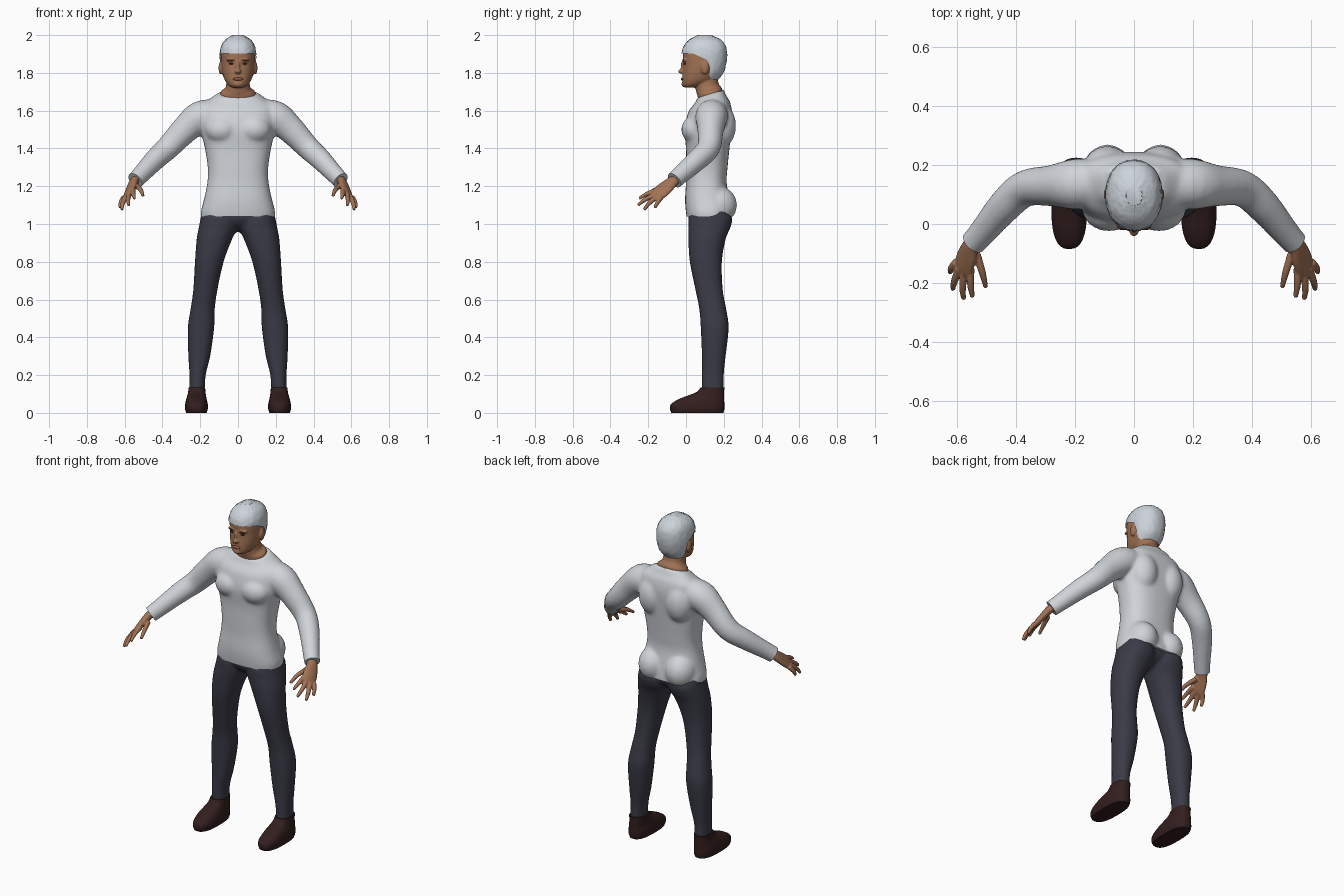
import bpy
import bmesh
import math
import random
from mathutils import Matrix, Vector

random.seed(4)
default_cube = bpy.data.objects.get("Cube")
if default_cube:
    bpy.data.objects.remove(default_cube, do_unlink=True)


def make_material(name, red, green, blue):
    material = bpy.data.materials.new(name)
    material.use_nodes = True
    color = (red, green, blue, 1)
    material.diffuse_color = color
    material.node_tree.nodes["Principled BSDF"].inputs["Base Color"].default_value = color
    return material


shirt_grey = make_material("shirt light grey", .63, .66, .69)
hair_grey = make_material("hair light grey", .6, .65, .7)
skin_brown = make_material("skin brown", .36, .17, .09)
lip_brown = make_material("lip brown", .26, .1, .06)
brow_brown = make_material("brow dark brown", .06, .03, .02)
trouser_blue = make_material("trouser dark blue", .042, .043, .062)
shoe_brown = make_material("shoe dark brown", .034, .013, .013)


def smooth_rows(rows, steps=4):
    """Fill in rows between the given ones along a smooth curve."""
    result = []
    last = len(rows) - 1
    for i in range(last):
        around = (rows[max(i - 1, 0)], rows[i], rows[i + 1], rows[min(i + 2, last)])
        for k in range(steps):
            t = k / steps
            result.append([b + .5 * t * (c - a + t * (2 * a - 5 * b + 4 * c - d
                           + t * (3 * (b - c) + d - a))) for a, b, c, d in zip(*around)])
    result.append(list(rows[last]))
    return result


def add_rings(bm, rings, caps=True):
    loops = [[bm.verts.new(point) for point in ring] for ring in rings]
    count = len(loops[0])
    for low, high in zip(loops, loops[1:]):
        for i in range(count):
            j = (i + 1) % count
            bm.faces.new((low[i], low[j], high[j], high[i]))
    if caps:
        bm.faces.new(loops[0])
    bm.faces.new(loops[-1])


def section_point(row, angle, power, tilt=0, side=1):
    """Row: height, centre x, half width, front y, back y."""
    z, x, half, front, back = row
    c, s = math.cos(angle), math.sin(angle)
    across = math.copysign(abs(c) ** (2 / power), c) * half
    along = math.copysign(abs(s) ** (2 / power), s) * (back - front) / 2
    lean = tilt * min(max((z - 1.6) / .09, 0), 1)
    return Vector((side * (x + across), (front + back) / 2 + along, z + lean * along))


def loft(bm, rows, power=2.2, tilt=0, side=1, count=32):
    angles = [math.tau * i / count for i in range(count)]
    add_rings(bm, [[section_point(row, a, power, tilt, side) for a in angles]
                   for row in smooth_rows(rows)])


def tube(bm, rows, side=1, across=(0, 0, 1), count=16):
    """Row: x, y, z, radius across, radius through."""
    rows = smooth_rows(rows)
    centres = [Vector((side * r[0], r[1], r[2])) for r in rows]
    guide = Vector((side * across[0], across[1], across[2]))
    rings = []
    for i, row in enumerate(rows):
        direction = (centres[min(i + 1, len(rows) - 1)] - centres[max(i - 1, 0)]).normalized()
        u = (guide - direction * guide.dot(direction)).normalized()
        v = direction.cross(u)
        rings.append([centres[i] + u * row[3] * math.cos(a) + v * row[4] * math.sin(a)
                      for a in (math.tau * k / count for k in range(count))])
    add_rings(bm, rings)


def blob(bm, centre, radii):
    matrix = Matrix.Translation(centre) @ Matrix.Diagonal((*radii, 1))
    bmesh.ops.create_uvsphere(bm, u_segments=24, v_segments=16, radius=1, matrix=matrix)


def finish(bm, name, material, voxel=0, rounds=0, cuts=(), angle=45):
    """Turn the shapes into one object, blended together and trimmed if asked."""
    bmesh.ops.recalc_face_normals(bm, faces=bm.faces)
    mesh = bpy.data.meshes.new(name)
    bm.to_mesh(mesh)
    bm.free()
    obj = bpy.data.objects.new(name, mesh)
    bpy.context.collection.objects.link(obj)
    if voxel:
        remesh = obj.modifiers.new("blend", 'REMESH')
        remesh.mode = 'VOXEL'
        remesh.voxel_size = voxel
        soften = obj.modifiers.new("soften", 'SMOOTH')
        soften.factor = .5
        soften.iterations = rounds
        graph = bpy.context.evaluated_depsgraph_get()
        mesh = bpy.data.meshes.new_from_object(obj.evaluated_get(graph))
        obj.modifiers.clear()
        obj.data = mesh
    if cuts:
        trimmed = bmesh.new()
        trimmed.from_mesh(mesh)
        for point, normal in cuts:
            geometry = trimmed.verts[:] + trimmed.edges[:] + trimmed.faces[:]
            cut = bmesh.ops.bisect_plane(trimmed, geom=geometry, plane_co=point,
                                         plane_no=normal, clear_outer=True)
            edges = [e for e in cut["geom_cut"] if isinstance(e, bmesh.types.BMEdge)]
            bmesh.ops.edgeloop_fill(trimmed, edges=edges)
        trimmed.to_mesh(mesh)
        trimmed.free()
    mesh.materials.clear()
    mesh.materials.append(material)
    for face in mesh.polygons:
        face.material_index = 0
    bpy.ops.object.select_all(action='DESELECT')
    obj.select_set(True)
    bpy.context.view_layer.objects.active = obj
    bpy.ops.object.shade_smooth_by_angle(angle=math.radians(angle))
    return obj


# Shirt: torso, chest, back and sleeves blended, with hem and cuffs trimmed
shirt = bmesh.new()
loft(shirt, [(1, 0, .19, .01, .24), (1.06, 0, .197, 0, .24), (1.13, 0, .18, -.005, .23),
             (1.22, 0, .162, 0, .215), (1.3, 0, .16, 0, .22), (1.4, 0, .175, 0, .23),
             (1.5, 0, .197, -.008, .24), (1.58, 0, .2, .008, .245), (1.63, 0, .19, .03, .235),
             (1.66, 0, .15, .05, .215), (1.69, 0, .105, .06, .2)], 2.5, .3, count=48)
cuts = [((0, 0, 1.04), (0, 0, -1))]
for side in (1, -1):
    blob(shirt, (side * .085, .05, 1.5), (.09, .075, .075))
    blob(shirt, (side * .09, .17, 1.1), (.088, .1, .1))
    blob(shirt, (side * .09, .18, 1.52), (.085, .085, .12))
    tube(shirt, [(.12, .14, 1.58, .08, .08), (.2, .135, 1.565, .086, .086),
                 (.28, .13, 1.5, .074, .07), (.37, .12, 1.405, .063, .062),
                 (.44, .06, 1.34, .057, .057), (.52, -.035, 1.255, .048, .046),
                 (.57, -.09, 1.205, .045, .043)], side, count=24)
    cuts.append(((side * .545, -.06, 1.23), (side * .55, -.6, -.57)))
finish(shirt, "shirt", shirt_grey, .01, 6, cuts)

# Trousers: two legs joined at the hips
trousers = bmesh.new()
blob(trousers, (0, .12, 1.05), (.19, .11, .09))
for side in (1, -1):
    loft(trousers, [(1.08, .1, .09, .03, .22), (1.03, .1, .098, .013, .245),
                    (.98, .105, .103, .012, .235), (.92, .125, .094, .012, .21),
                    (.8, .152, .076, .02, .19), (.65, .173, .064, .05, .195),
                    (.55, .187, .064, .07, .213), (.45, .196, .07, .078, .226),
                    (.3, .205, .058, .084, .21), (.2, .214, .043, .084, .2),
                    (.09, .218, .041, .084, .2)], side=side)
finish(trousers, "trousers", trouser_blue, .01, 4, [((0, 0, .125), (0, 0, -1))])

# Shoes
for side, word in ((1, "left"), (-1, "right")):
    shoe = bmesh.new()
    loft(shoe, [(0, .22, .054, -.078, .198), (.02, .22, .06, -.085, .203),
                (.045, .22, .06, -.08, .203), (.07, .22, .055, -.045, .202),
                (.09, .219, .05, .005, .202), (.11, .218, .046, .055, .202),
                (.135, .218, .044, .078, .203)], 2.6, side=side)
    finish(shoe, word + "_shoe", shoe_brown)

# Hands: wrist and palm, then thumb and four fingers
fingers = [((.535, -.1, 1.2), (.515, -.165, 1.18), (.503, -.215, 1.15)),
           ((.555, -.15, 1.18), (.555, -.205, 1.16), (.548, -.248, 1.135)),
           ((.575, -.155, 1.162), (.582, -.215, 1.13), (.578, -.255, 1.1)),
           ((.593, -.15, 1.148), (.61, -.195, 1.11), (.615, -.222, 1.075)),
           ((.603, -.13, 1.143), (.62, -.15, 1.115), (.624, -.165, 1.085))]
for side, word in ((1, "left"), (-1, "right")):
    hand = bmesh.new()
    tube(hand, [(.52, -.035, 1.255, .03, .026), (.55, -.07, 1.225, .032, .023),
                (.565, -.105, 1.195, .042, .02), (.578, -.14, 1.165, .044, .017),
                (.585, -.16, 1.15, .036, .012)], side, (-.6, -.3, .7))
    for base, middle, tip in fingers:
        tube(hand, [(*base, .014, .014), (*middle, .012, .012), (*tip, .008, .008)], side)
    finish(hand, word + "_hand", skin_brown, .004, 3)

# Head: skull, neck, nose, brow ridge, chin and ears
skull = [(1.722, 0, .028, -.006, .05), (1.735, 0, .05, -.016, .09), (1.76, 0, .069, -.02, .15),
         (1.8, 0, .083, -.018, .19), (1.85, 0, .089, -.015, .206), (1.9, 0, .09, -.017, .211),
         (1.94, 0, .083, -.005, .204), (1.97, 0, .063, .022, .18), (1.993, 0, .025, .065, .13)]
head = bmesh.new()
loft(head, skull)
loft(head, [(1.6, 0, .09, .075, .18), (1.67, 0, .095, .066, .193), (1.7, 0, .09, .06, .19),
            (1.715, 0, .07, .055, .178), (1.74, 0, .062, .05, .17), (1.8, 0, .06, .05, .17)],
     2.1, .3)
blob(head, (0, -.02, 1.808), (.017, .022, .013))
blob(head, (0, -.014, 1.835), (.011, .015, .032))
blob(head, (0, -.008, 1.74), (.026, .016, .016))
for side in (1, -1):
    blob(head, (side * .03, -.004, 1.868), (.032, .016, .009))
    blob(head, (side * .091, .1, 1.826), (.012, .022, .035))
finish(head, "head", skin_brown, .005, 3)

# Face details
for side, word in ((1, "left"), (-1, "right")):
    eye = bmesh.new()
    blob(eye, (side * .034, -.006, 1.849), (.014, .008, .005))
    finish(eye, word + "_eye", brow_brown)
    brow = bmesh.new()
    blob(brow, (side * .036, -.014, 1.869), (.02, .007, .003))
    finish(brow, word + "_eyebrow", brow_brown)
lips = bmesh.new()
blob(lips, (0, -.018, 1.768), (.026, .009, .009))
finish(lips, "lips", lip_brown)


# Hair: a cap whose lower edge follows the hairline round behind the ears
def hairline(y):
    marks = [(-1, 1.905), (.04, 1.9), (.115, 1.865), (.14, 1.79), (.16, 1.77), (1, 1.775)]
    for (y0, z0), (y1, z1) in zip(marks, marks[1:]):
        if y <= y1:
            return z0 + (z1 - z0) * (y - y0) / (y1 - y0)


def skull_row(z):
    for low, high in zip(dense, dense[1:]):
        if z <= high[0]:
            t = (z - low[0]) / (high[0] - low[0])
            return [a + (b - a) * t for a, b in zip(low, high)]
    return dense[-1]


dense = smooth_rows(skull, 8)
hair = bmesh.new()
rings = []
middle = Vector((0, .1, 1.85))
for level in range(25):
    ring = []
    for k in range(64):
        angle = math.tau * k / 64
        edge = hairline(section_point(skull[4], angle, 2.2).y)
        rise = math.sin(math.pi / 2 * level / 24)
        point = section_point(skull_row(edge + (skull[-1][0] - edge) * rise), angle, 2.2)
        outward = (point - middle).normalized()
        ring.append(point + outward * (.007 + random.uniform(-.0015, .0015)))
    rings.append(ring)
add_rings(hair, rings, caps=False)
finish(hair, "hair", hair_grey, angle=60)
